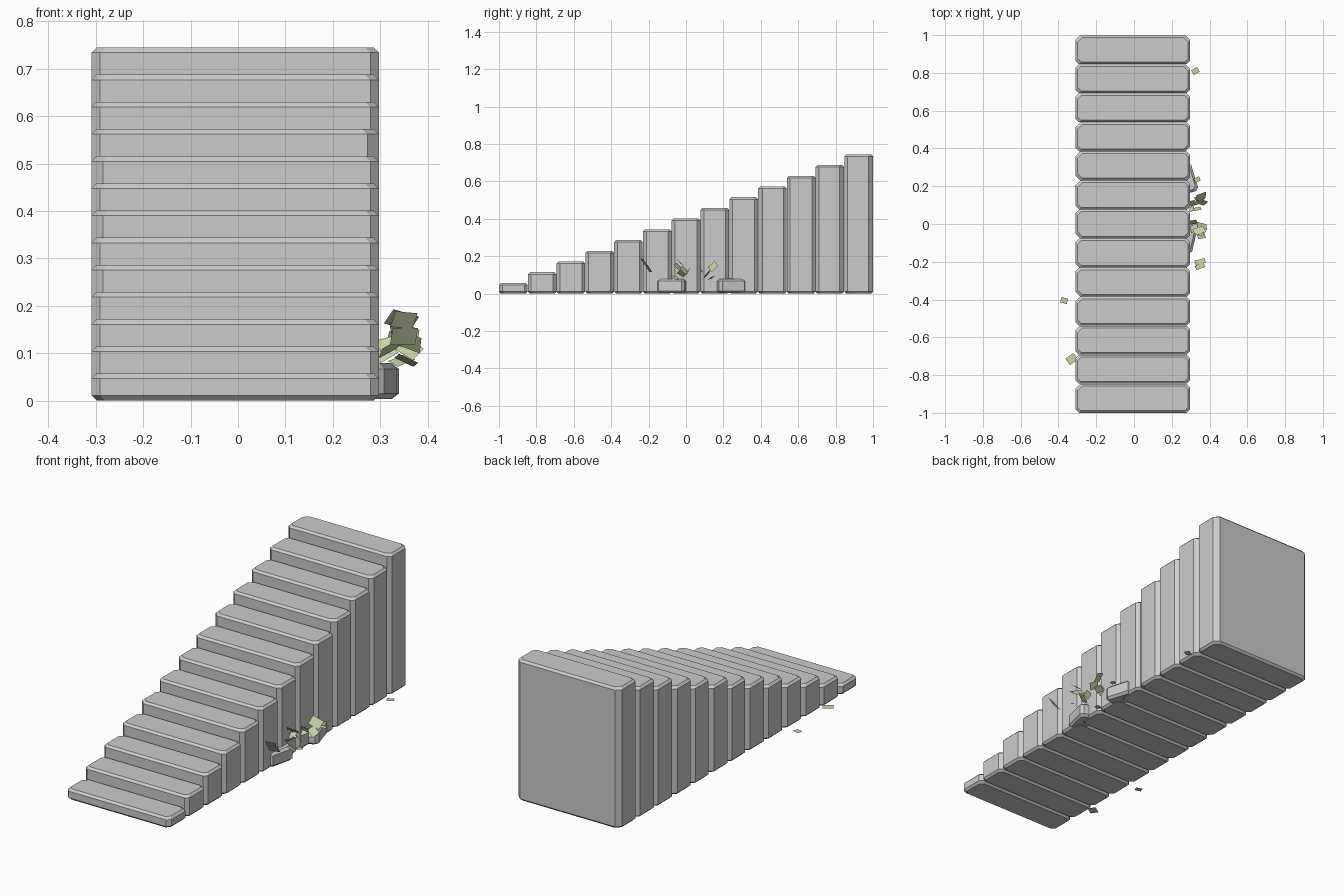
import bpy, bmesh, math, random
from mathutils import Vector, Euler

if "Cube" in bpy.data.objects:
    bpy.data.objects.remove(bpy.data.objects["Cube"])

random.seed(4)


def material(name, rgb):
    m = bpy.data.materials.new(name)
    m.diffuse_color = (*rgb, 1)
    m.use_nodes = True
    m.node_tree.nodes["Principled BSDF"].inputs["Base Color"].default_value = m.diffuse_color
    return m


STONE = material("grey stone", (0.6, 0.6, 0.6))
LEAF = material("pale green leaf", (0.58, 0.66, 0.40))


def finish(bm, name, mat):
    bmesh.ops.recalc_face_normals(bm, faces=bm.faces)
    me = bpy.data.meshes.new(name)
    bm.to_mesh(me)
    bm.free()
    me.materials.append(mat)
    ob = bpy.data.objects.new(name, me)
    bpy.context.collection.objects.link(ob)
    return ob


def block(name, hx, hy, height, cuts, edge):
    """Eight-sided block with cut corners and chamfered top and bottom rims."""
    bm = bmesh.new()
    rings = []
    for z, inset in ((0, edge), (edge, 0), (height - edge, 0), (height, edge)):
        x, y = hx - inset, hy - inset
        a, b, c, d = cuts
        pts = [(-x + a, -y), (x - b, -y), (x, -y + b), (x, y - c),
               (x - c, y), (-x + d, y), (-x, y - d), (-x, -y + a)]
        rings.append([bm.verts.new((px, py, z)) for px, py in pts])
    for lo, hi in zip(rings, rings[1:]):
        for i in range(8):
            j = (i + 1) % 8
            bm.faces.new((lo[i], lo[j], hi[j], hi[i]))
    bm.faces.new(rings[0][::-1])
    bm.faces.new(rings[-1])
    return finish(bm, name, STONE)


# Staircase: solid blocks growing towards the back
COUNT = 13
depth = 2 / COUNT
for i in range(COUNT):
    cuts = [random.choice((0.018, 0.018, 0.024)) for _ in range(4)]
    step = block(f"step_{i + 1}", 0.303, depth / 2 - 0.0005,
                 0.0573 * (i + 1), cuts, 0.011)
    step.location = (-0.006, -1 + depth * (i + 0.5), 0)

# Loose stones leaning against the right side
for name, x, y, turn in (("front_stone", 0.277, -0.075, -13),
                         ("back_stone", 0.277, 0.24, 17)):
    stone = block(name, 0.046, 0.077, 0.076, [0.015] * 4, 0.012)
    stone.location = (x, y, 0.003)
    stone.rotation_euler.z = math.radians(turn)


def leaf(bm, centre, size, tilt):
    rot = Euler([math.radians(a) for a in tilt]).to_matrix()
    w, h = size, size * 0.8
    corners = ((-w, -h), (w, -h), (w, h), (-w, h))
    bm.faces.new([bm.verts.new(Vector(centre) + rot @ Vector((a / 2, b / 2, 0)))
                  for a, b in corners])


# Leaf tufts: centre, size, tilt
tufts = {
    "front_leaf_tuft": [
        ((0.345, -0.035, 0.17), 0.06, (-40, 15, 20)),
        ((0.360, -0.010, 0.125), 0.055, (-50, 20, -15)),
        ((0.320, -0.020, 0.11), 0.05, (-35, -25, 30)),
        ((0.355, -0.060, 0.085), 0.045, (-15, 25, 10)),
        ((0.345, -0.045, 0.145), 0.05, (-45, 10, -20)),
        ((0.315, 0.010, 0.12), 0.04, (50, -15, 10)),
        ((0.350, -0.200, 0.135), 0.055, (-55, 0, 15)),
        ((0.350, -0.225, 0.170), 0.05, (-55, 5, 20)),
    ],
    "back_leaf_tuft": [
        ((0.355, 0.145, 0.145), 0.06, (50, 25, 20)),
        ((0.360, 0.115, 0.11), 0.05, (45, 30, -20)),
        ((0.335, 0.080, 0.13), 0.04, (-60, 10, 10)),
        ((0.345, 0.135, 0.085), 0.045, (20, -20, 30)),
        ((0.310, 0.110, 0.10), 0.045, (40, -30, 15)),
        ((0.335, 0.235, 0.082), 0.03, (5, 5, 25)),
        ((0.305, 0.080, 0.02), 0.03, (0, 0, 20)),
    ],
    "fallen_leaves": [
        ((-0.37, -0.405, 0.004), 0.036, (0, 0, -15)),
        ((-0.33, -0.715, 0.004), 0.052, (0, 0, 35)),
        ((0.325, 0.81, 0.004), 0.036, (0, 0, 30)),
    ],
}
for name, leaves in tufts.items():
    bm = bmesh.new()
    for spec in leaves:
        leaf(bm, *spec)
    finish(bm, name, LEAF)
